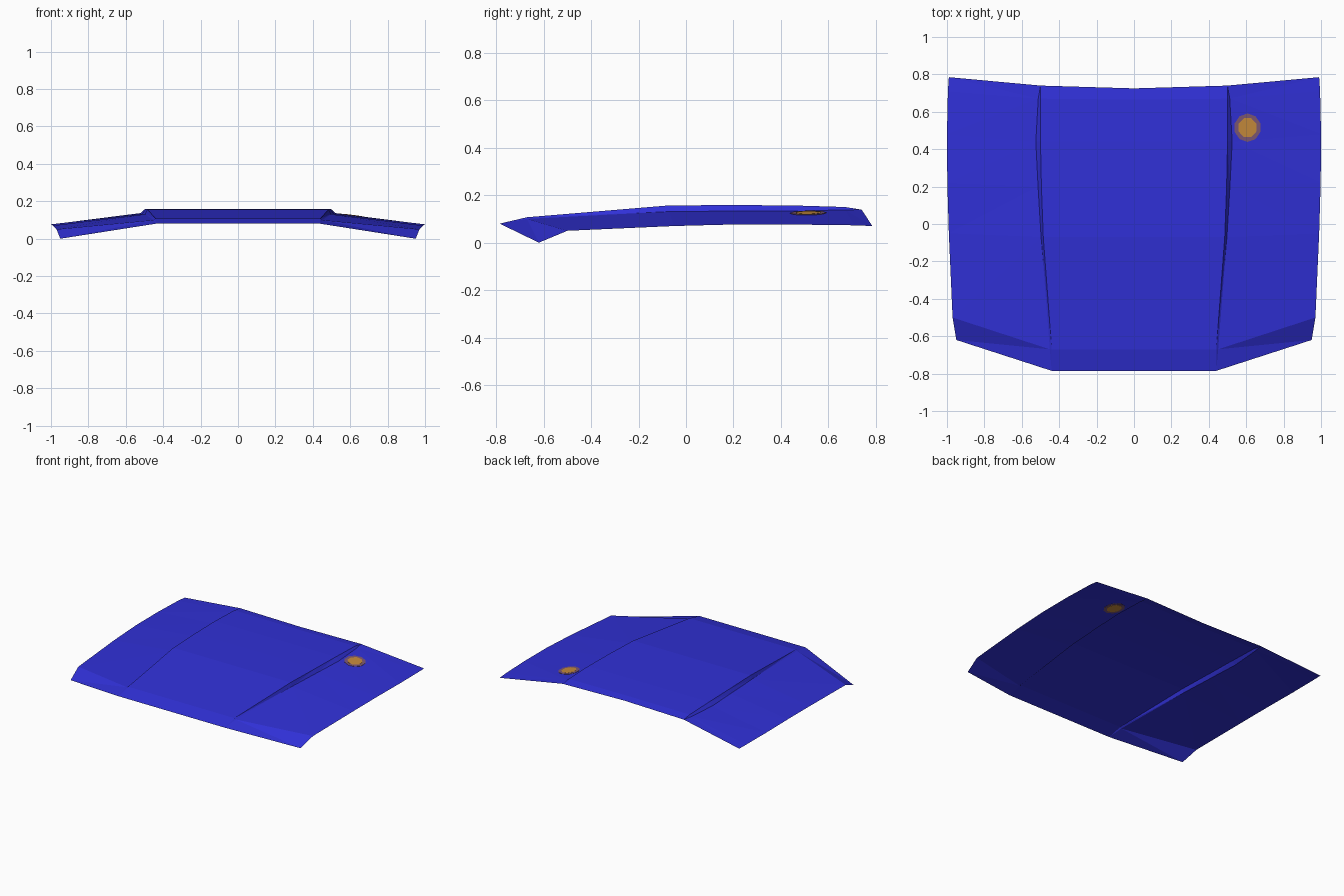
import bpy, bmesh, math
from mathutils import Vector
from mathutils.bvhtree import BVHTree

if "Cube" in bpy.data.objects:
    bpy.data.objects.remove(bpy.data.objects["Cube"])


def material(name, rgb):
    m = bpy.data.materials.new(name)
    m.diffuse_color = (*rgb, 1)
    m.use_nodes = True
    m.node_tree.nodes["Principled BSDF"].inputs["Base Color"].default_value = m.diffuse_color
    return m


def add_object(name, bm, mat):
    me = bpy.data.meshes.new(name)
    bm.to_mesh(me)
    ob = bpy.data.objects.new(name, me)
    bpy.context.collection.objects.link(ob)
    me.materials.append(mat)
    return ob


blue = material("blue paint", (0.03, 0.03, 0.68))
orange = material("orange spot", (0.57, 0.26, 0.045))
mauve = material("mauve halo", (0.2, 0.095, 0.18))

# Half hood stations, front to back: centre line, bulge top edge, bulge foot, outer edge
rows = [
    [(0, -0.785, 0.08), (0.44, -0.785, 0.08), (0.44, -0.785, 0.08), (0.95, -0.62, 0.0)],
    [(0, -0.67, 0.107), (0.44, -0.67, 0.107), (0.45, -0.67, 0.10), (0.97, -0.50, 0.05)],
    [(0, -0.07, 0.157), (0.485, -0.07, 0.157), (0.497, -0.07, 0.131), (0.99, -0.05, 0.07)],
    [(0, 0.20, 0.158), (0.495, 0.20, 0.158), (0.513, 0.20, 0.133), (0.998, 0.22, 0.077)],
    [(0, 0.44, 0.157), (0.50, 0.44, 0.157), (0.525, 0.44, 0.133), (1.0, 0.48, 0.076)],
    [(0, 0.665, 0.150), (0.50, 0.67, 0.150), (0.512, 0.67, 0.138), (0.995, 0.71, 0.073)],
    [(0, 0.725, 0.141), (0.50, 0.74, 0.139), (0.50, 0.74, 0.139), (0.99, 0.785, 0.07)],
]

# Hood skin, mirrored across the centre line
bm = bmesh.new()
grid = [[bm.verts.new(p) for p in r] for r in rows]
for a, b in zip(grid, grid[1:]):
    for i in range(3):
        bm.faces.new((a[i], a[i + 1], b[i + 1], b[i]))
bmesh.ops.remove_doubles(bm, verts=bm.verts[:], dist=0.0005)
bmesh.ops.triangulate(bm, faces=[f for f in bm.faces if len(f.verts) > 3])
bmesh.ops.recalc_face_normals(bm, faces=bm.faces[:])
if sum(f.normal.z for f in bm.faces) < 0:
    bmesh.ops.reverse_faces(bm, faces=bm.faces[:])
skin = BVHTree.FromBMesh(bm)
hood = add_object("hood", bm, blue)
mirror = hood.modifiers.new("mirror", 'MIRROR')
mirror.use_clip = True


# Painted spot: thin plates laid on both faces of the right wing
def spot(name, rx, ry, thick, mat, sides):
    b = bmesh.new()
    cx, cy = 0.607, 0.515
    xy = [(cx + rx * math.cos(math.tau * (k + 0.5) / sides),
           cy + ry * math.sin(math.tau * (k + 0.5) / sides)) for k in range(sides)]
    pts = [skin.ray_cast(Vector((x, y, 1)), Vector((0, 0, -1)))[0] for x, y in xy]
    lift = Vector((0, 0, thick))
    top = [b.verts.new(p + lift) for p in pts]
    low = [b.verts.new(p - lift) for p in pts]
    b.faces.new(top)
    b.faces.new(low[::-1])
    for k in range(sides):
        j = (k + 1) % sides
        b.faces.new((low[k], low[j], top[j], top[k]))
    add_object(name, b, mat)


spot("spot_halo", 0.072, 0.076, 0.002, mauve, 10)
spot("spot_centre", 0.051, 0.055, 0.003, orange, 8)
